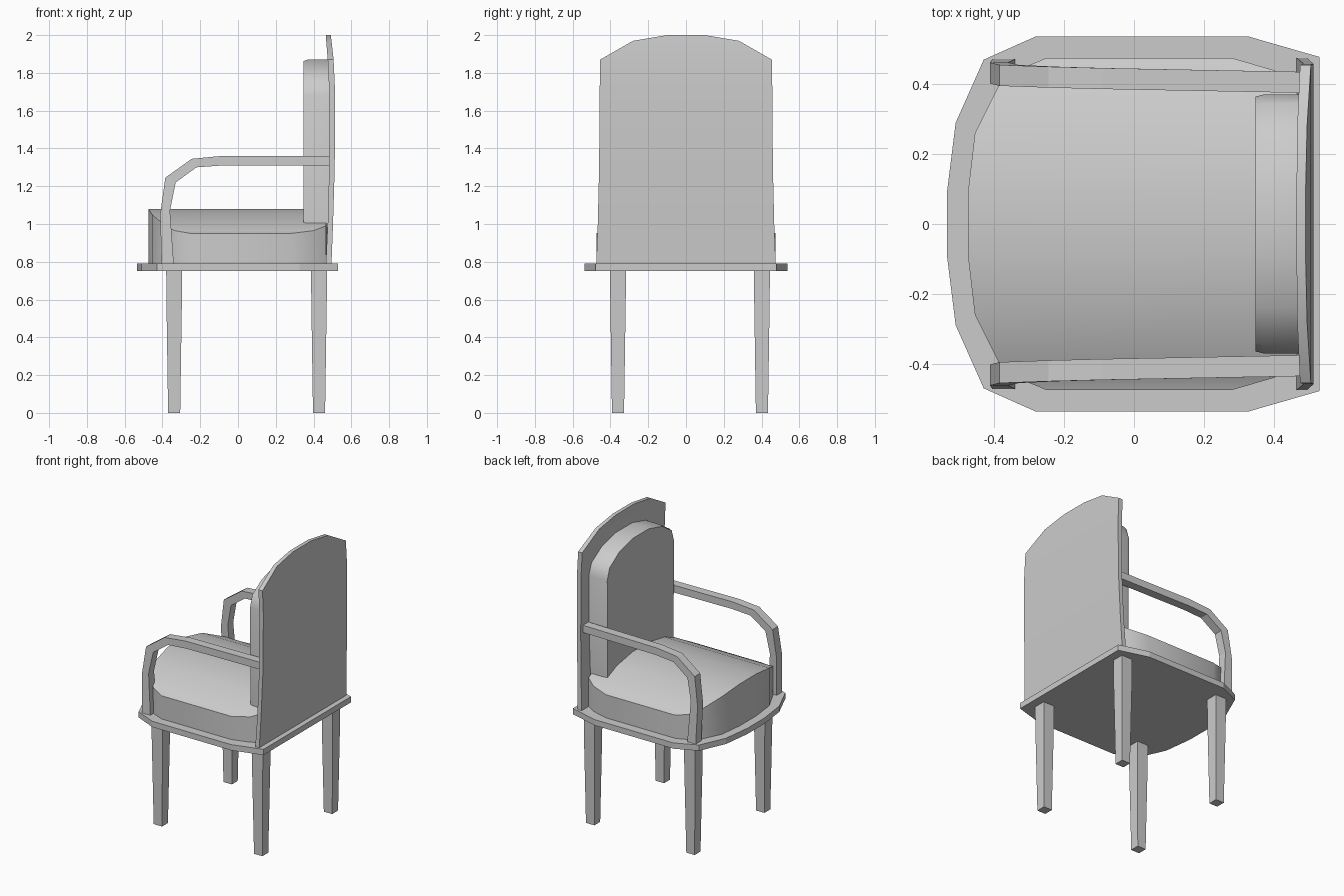
import bpy, bmesh

if "Cube" in bpy.data.objects:
    bpy.data.objects.remove(bpy.data.objects["Cube"])


def loft(name, rings, smooth=None):
    """Skin a list of equal-length vertex rings and cap both ends."""
    bm = bmesh.new()
    vs = [[bm.verts.new(p) for p in ring] for ring in rings]
    n = len(rings[0])
    for a, b in zip(vs, vs[1:]):
        for i in range(n):
            j = (i + 1) % n
            bm.faces.new((a[i], a[j], b[j], b[i]))
    bm.faces.new(vs[0])
    bm.faces.new(vs[-1])
    bmesh.ops.recalc_face_normals(bm, faces=bm.faces)
    me = bpy.data.meshes.new(name)
    bm.to_mesh(me)
    bm.free()
    ob = bpy.data.objects.new(name, me)
    bpy.context.collection.objects.link(ob)
    if smooth:
        bpy.ops.object.select_all(action='DESELECT')
        ob.select_set(True)
        bpy.context.view_layer.objects.active = ob
        bpy.ops.object.shade_smooth_by_angle(angle=smooth)
    return ob


def rect(x0, x1, y0, y1, z):
    return [(x0, y0, z), (x1, y0, z), (x1, y1, z), (x0, y1, z)]


# Seat board with a bowed front (the chair faces -x)
half = [(0.53, 0.478), (0.325, 0.537), (-0.28, 0.537), (-0.43, 0.47),
        (-0.51, 0.29), (-0.535, 0.09)]
outline = half + [(x, -y) for x, y in reversed(half)]
loft("seat_board", [[(x, y, z) for x, y in outline] for z in (0.75, 0.79)])

# Crowned seat cushion: slices across y as (y, front x, back x, top z)
slices = [(0.475, -0.25, 0.28, 0.95), (0.44, -0.335, 0.40, 0.965),
          (0.40, -0.385, 0.465, 0.99), (0.26, -0.455, 0.475, 1.05),
          (0.09, -0.475, 0.475, 1.08)]
slices += [(-y, a, b, z) for y, a, b, z in reversed(slices)]
loft("seat_cushion", [[(a, y, 0.79), (b, y, 0.79), (b, y, z), (a, y, z)]
                      for y, a, b, z in slices], 0.6)

# Gently curved back panel: rows as (z, half width, inner x, outer x)
rows = [(0.79, 0.475, 0.465, 0.495), (1.0, 0.467, 0.475, 0.503),
        (1.3, 0.46, 0.483, 0.512), (1.7, 0.457, 0.483, 0.514),
        (1.87, 0.455, 0.475, 0.506), (1.97, 0.28, 0.467, 0.495),
        (2.0, 0.1, 0.465, 0.491)]
loft("back_panel", [rect(a, b, -w, w, z) for z, w, a, b in rows], 0.5)

# Arched back cushion with softened front edge
arch = [(0.365, 0.98), (0.37, 1.68), (0.345, 1.76), (0.24, 1.83), (0.09, 1.87)]
arch += [(-y, z) for y, z in reversed(arch)]
loft("back_cushion", [[(x, y * s, 1.4 + (z - 1.4) * s) for y, z in arch]
                      for x, s in ((0.487, 1.0), (0.37, 1.0), (0.347, 0.985))], 0.7)

# Armrests: (outer x, outer z, inner x, inner z, centre y)
arm = [(-0.405, 0.79, -0.34, 0.79, 0.442), (-0.412, 1.05, -0.36, 1.07, 0.432),
       (-0.385, 1.245, -0.33, 1.22, 0.425), (-0.245, 1.345, -0.22, 1.30, 0.42),
       (-0.09, 1.36, -0.08, 1.31, 0.416), (0.487, 1.36, 0.487, 1.31, 0.405)]
for side, s in (("left", -1), ("right", 1)):
    loft(side + "_armrest",
         [[(ox, s * (y - .03), oz), (ox, s * (y + .03), oz),
           (ix, s * (y + .03), iz), (ix, s * (y - .03), iz)]
          for ox, oz, ix, iz, y in arm])

# Tapered square legs
for end, x in (("front", -0.338), ("back", 0.429)):
    for side, y in (("left", -0.36), ("right", 0.402)):
        loft(f"{end}_{side}_leg",
             [rect(x - r, x + r, y - r, y + r, z)
              for z, r in ((0, 0.032), (0.6, 0.041), (0.75, 0.042))])
